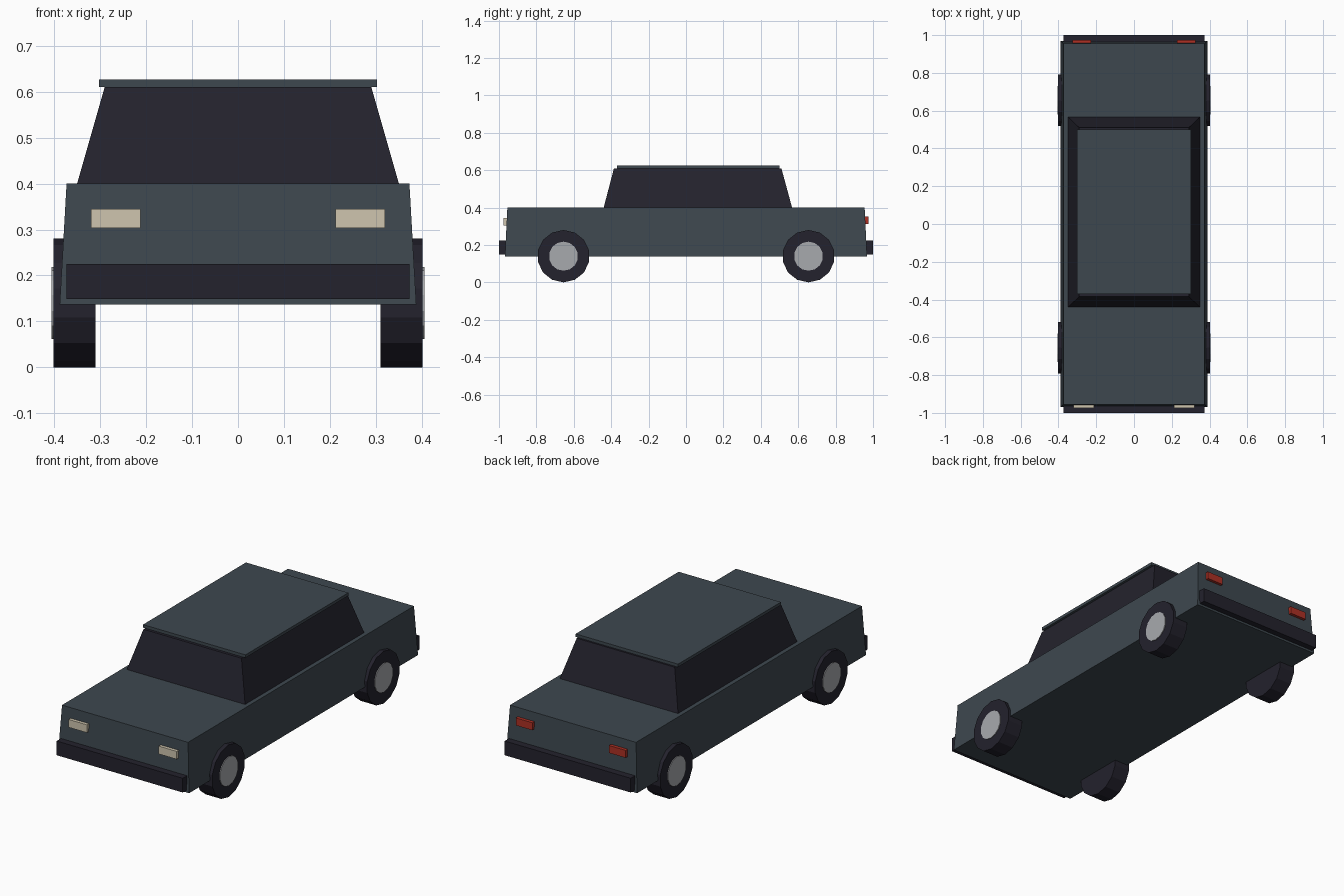
import bpy
from math import sin, cos, tau

default = bpy.data.objects.get("Cube")
if default:
    bpy.data.objects.remove(default)


def material(name, rgb):
    m = bpy.data.materials.new(name)
    m.use_nodes = True
    m.diffuse_color = (*rgb, 1)
    m.node_tree.nodes["Principled BSDF"].inputs["Base Color"].default_value = (*rgb, 1)
    return m


paint = material("slate_paint", (0.048, 0.064, 0.078))
dark = material("dark_trim", (0.017, 0.016, 0.026))
metal = material("hub_metal", (0.39, 0.40, 0.42))
cream = material("headlight_cream", (0.62, 0.56, 0.43))
red = material("tail_light_red", (0.42, 0.03, 0.018))


def loft(name, start, end, mat):
    """Solid between two matching rings of points."""
    n = len(start)
    faces = [(i, (i + 1) % n, n + (i + 1) % n, n + i) for i in range(n)]
    faces += [tuple(reversed(range(n))), tuple(range(n, 2 * n))]
    mesh = bpy.data.meshes.new(name)
    mesh.from_pydata(start + end, [], faces)
    mesh.materials.append(mat)
    obj = bpy.data.objects.new(name, mesh)
    bpy.context.collection.objects.link(obj)
    return obj


def rect(x0, x1, y0, y1, z):
    return [(x0, y0, z), (x1, y0, z), (x1, y1, z), (x0, y1, z)]


def box(name, x, y, z, mat):
    return loft(name, rect(*x, *y, z[0]), rect(*x, *y, z[1]), mat)


def disc(name, radius, x0, x1, y, z, mat, sides=14):
    """Cylinder along x with a corner pointing straight up."""
    def ring(x):
        return [(x, y + radius * sin(-i * tau / sides), z + radius * cos(i * tau / sides))
                for i in range(sides)]
    return loft(name, ring(x0), ring(x1), mat)


# Body, window block and roof panel
loft("body", rect(-0.388, 0.388, -0.968, 0.968, 0.137),
     rect(-0.373, 0.373, -0.955, 0.955, 0.4), paint)
loft("cabin_windows", rect(-0.35, 0.35, -0.44, 0.567, 0.4),
     rect(-0.29, 0.29, -0.385, 0.51, 0.61), dark)
box("roof", (-0.303, 0.303), (-0.37, 0.5), (0.61, 0.626), paint)

# Bumpers
box("front_bumper", (-0.373, 0.373), (-1.0, -0.96), (0.149, 0.225), dark)
box("rear_bumper", (-0.373, 0.373), (0.96, 1.0), (0.149, 0.225), dark)

for side, s in (("left", 1), ("right", -1)):
    # Lights
    x = sorted((0.212 * s, 0.32 * s))
    box(side + "_headlight", x, (-0.975, -0.955), (0.303, 0.345), cream)
    x = sorted((0.227 * s, 0.325 * s))
    box(side + "_tail_light", x, (0.955, 0.975), (0.312, 0.352), red)
    # Wheels and hubs
    for end, y in (("front", -0.655), ("rear", 0.655)):
        x0, x1 = sorted((0.31 * s, 0.402 * s))
        disc(f"{end}_{side}_wheel", 0.14, x0, x1, y, 0.14, dark)
        x0, x1 = sorted((0.38 * s, 0.406 * s))
        disc(f"{end}_{side}_hub", 0.078, x0, x1, y, 0.14, metal)
